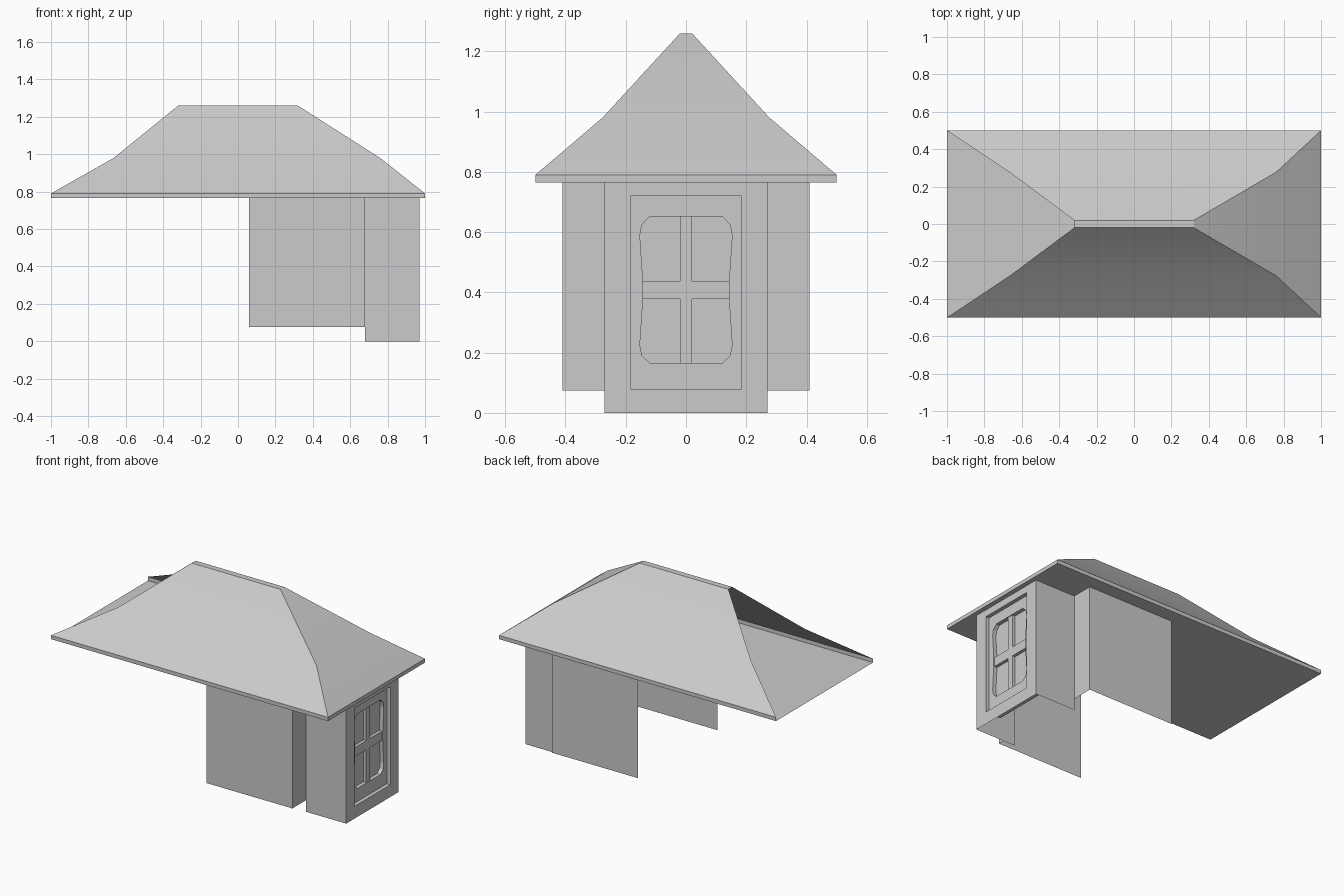
import bpy, bmesh, math

if "Cube" in bpy.data.objects:
    bpy.data.objects.remove(bpy.data.objects["Cube"])


def finish(bm, name, smooth=False):
    me = bpy.data.meshes.new(name)
    bm.to_mesh(me)
    bm.free()
    ob = bpy.data.objects.new(name, me)
    bpy.context.collection.objects.link(ob)
    if smooth:
        bpy.ops.object.select_all(action='DESELECT')
        ob.select_set(True)
        bpy.context.view_layer.objects.active = ob
        bpy.ops.object.shade_smooth_by_angle(angle=math.radians(30))
    return ob


def strip(bm, a, b, closed=False):
    """Quads between two matching rows of vertices."""
    n = len(a)
    for i in range(n if closed else n - 1):
        j = (i + 1) % n
        bm.faces.new((a[i], a[j], b[j], b[i]))


def row(bm, pts):
    return [bm.verts.new(p) for p in pts]


# Roof: flared hip roof on a thin fascia, left end open
bm = bmesh.new()
rings = []
for x0, x1, y, z in [(-1, 1, .5, .765), (-1, 1, .5, .79),
                     (-.665, .76, .277, .98), (-.32, .32, .02, 1.26)]:
    rings.append(row(bm, [(x0, -y, z), (x1, -y, z), (x1, y, z), (x0, y, z)]))
for lower, upper in zip(rings, rings[1:]):
    strip(bm, lower, upper)
bm.faces.new(rings[-1])
bm.faces.new(rings[0][::-1])
finish(bm, "roof", True)

# Main walls: front, back and the two returns beside the bay
bm = bmesh.new()
for s in (-1, 1):
    plan = [(.06, s * .41), (.68, s * .41), (.68, s * .27)][::-s]
    strip(bm, row(bm, [(x, y, .075) for x, y in plan]),
          row(bm, [(x, y, .765) for x, y in plan]))
finish(bm, "walls")

# Bay sides
bm = bmesh.new()
for s in (-1, 1):
    plan = [(.68, s * .27), (.97, s * .27)][::-s]
    strip(bm, row(bm, [(x, y, 0) for x, y in plan]),
          row(bm, [(x, y, .765) for x, y in plan]))
finish(bm, "bay_sides")


def rect(bm, x, w, z0, z1):
    return row(bm, [(x, -w, z0), (x, w, z0), (x, w, z1), (x, -w, z1)])


# Bay face with a rectangular hole, lined by the window reveal
bm = bmesh.new()
hole = rect(bm, .97, .185, .08, .72)
strip(bm, rect(bm, .97, .27, 0, .765), hole, True)
strip(bm, hole, rect(bm, .86, .185, .08, .72), True)
finish(bm, "bay_face")

# Window opening outline: rounded corners and waisted sides
side = [(.12, .165), (.146, .19), (.153, .225), (.143, .375),
        (.143, .44), (.153, .59), (.146, .625), (.12, .652)]
outline = side + [(-y, z) for y, z in reversed(side)]

# Window frame: recessed panel around the opening
bm = bmesh.new()
outer = rect(bm, .945, .185, .08, .72)
inner = row(bm, [(.945, y, z) for y, z in outline])
edges = [bm.edges.new((r[i - 1], r[i])) for r in (outer, inner) for i in range(len(r))]
bmesh.ops.triangle_fill(bm, edges=edges, use_beauty=True, normal=(1, 0, 0))
for f in bm.faces:
    f.normal_update()
    if f.normal.x < 0:
        f.normal_flip()
glass = row(bm, [(.92, y, z) for y, z in outline])
strip(bm, inner, glass, True)
finish(bm, "window_frame")

# Glass pane
bm = bmesh.new()
bm.faces.new(row(bm, [(.92, y, z) for y, z in outline]))
finish(bm, "window_glass")

# Crossed glazing bars
for name, w, z0, z1 in [("vertical_bar", .02, .165, .652),
                        ("horizontal_bar", .143, .378, .438)]:
    bm = bmesh.new()
    front = rect(bm, .94, w, z0, z1)
    bm.faces.new(front)
    strip(bm, rect(bm, .92, w, z0, z1), front, True)
    finish(bm, name)
